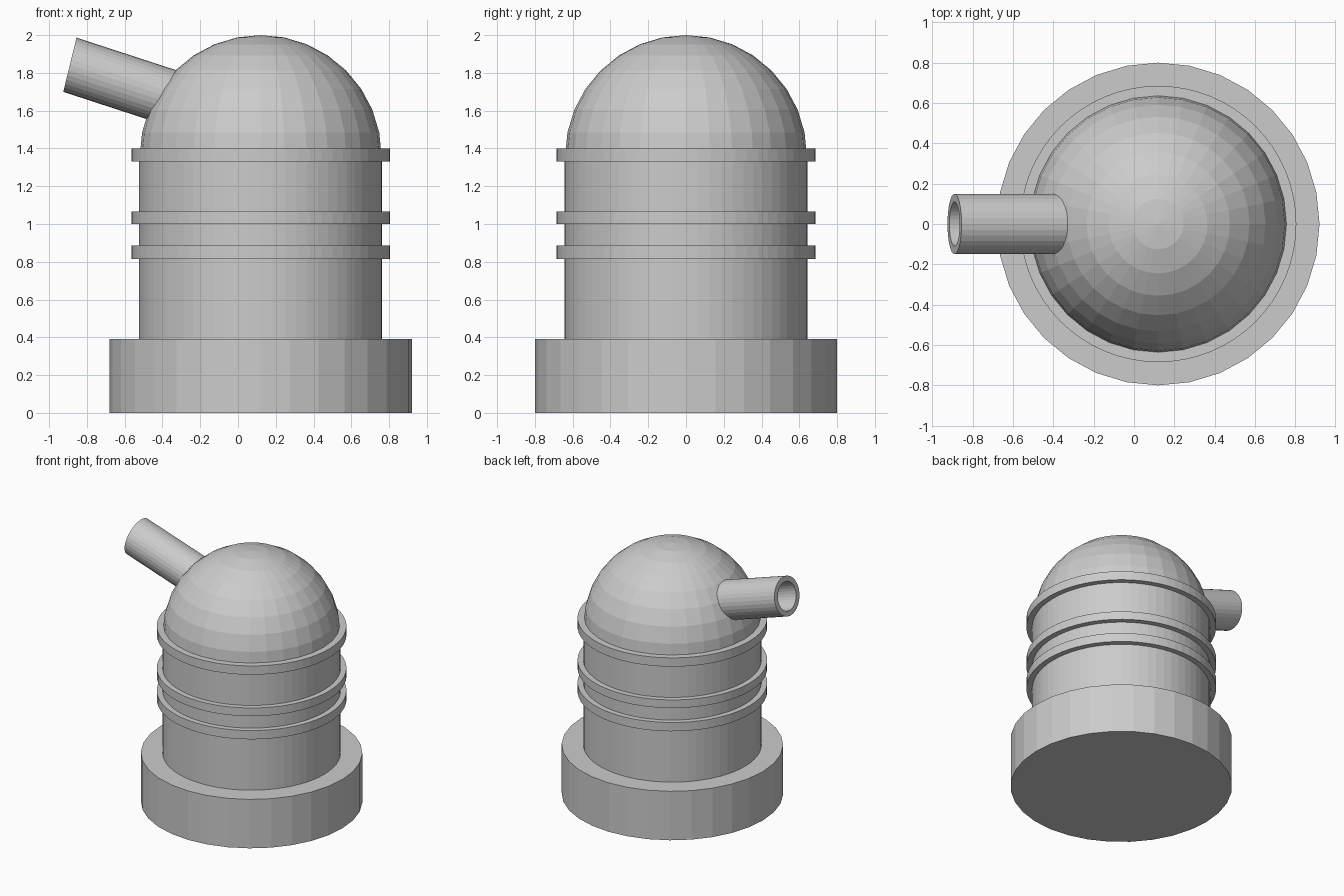
import bpy, bmesh, math
from mathutils import Vector

if "Cube" in bpy.data.objects:
    bpy.data.objects.remove(bpy.data.objects["Cube"])

CX = 0.12  # axis of the tower


def finish(name, bm):
    bmesh.ops.recalc_face_normals(bm, faces=bm.faces)
    mesh = bpy.data.meshes.new(name)
    bm.to_mesh(mesh)
    bm.free()
    obj = bpy.data.objects.new(name, mesh)
    bpy.context.collection.objects.link(obj)
    return obj


def drum(name, radius, z0, z1, sides):
    bpy.ops.mesh.primitive_cylinder_add(vertices=sides, radius=radius, depth=z1 - z0,
                                        location=(CX, 0, (z0 + z1) / 2))
    bpy.context.object.name = name


# Base, body and raised bands
drum("base", 0.80, 0, 0.39, 32)
drum("body", 0.643, 0.39, 1.40, 64)
for i, (z0, z1) in enumerate([(0.815, 0.885), (1.0, 1.065), (1.33, 1.40)]):
    drum(f"band_{i + 1}", 0.685, z0, z1, 64)

# Dome: upper half of a faceted sphere
bm = bmesh.new()
bmesh.ops.create_uvsphere(bm, u_segments=32, v_segments=16, radius=0.64)
bmesh.ops.delete(bm, geom=[v for v in bm.verts if v.co.z < -0.01], context='VERTS')
bmesh.ops.translate(bm, verts=bm.verts, vec=(CX, 0, 1.36))
finish("dome", bm)

# Barrel: hollow tube with a slightly slanted muzzle, running into the dome
muzzle = Vector((-0.89, 0, 1.843))
axis = Vector((0.95, 0, -0.31))
up = Vector((0.035, 0, 0.1435))
side = Vector((0, 0.15, 0))


def loop(bm, centre, scale, sides=32):
    return [bm.verts.new(centre + scale * (up * math.cos(a) + side * math.sin(a)))
            for a in (2 * math.pi * k / sides for k in range(sides))]


bm = bmesh.new()
back = muzzle + axis * 0.75
loops = [loop(bm, c, s) for c, s in
         [(muzzle, 1), (back, 1), (back, 0.73), (muzzle, 0.73)]]
for i in range(4):
    a, b = loops[i], loops[(i + 1) % 4]
    for k in range(32):
        n = (k + 1) % 32
        bm.faces.new((a[k], a[n], b[n], b[k]))
finish("barrel", bm)
